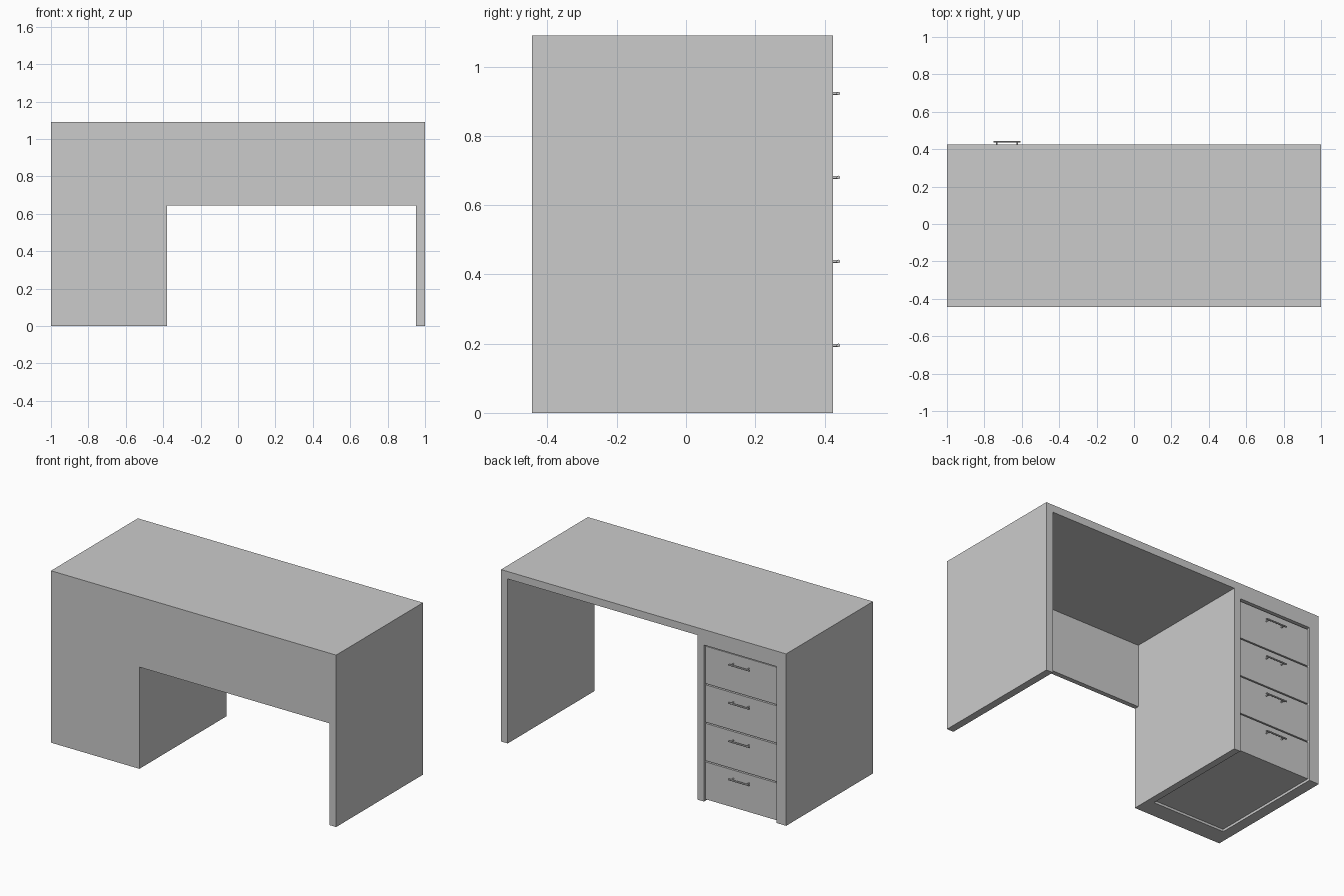
import bpy, bmesh, math

if "Cube" in bpy.data.objects:
    bpy.data.objects.remove(bpy.data.objects["Cube"])

Y0, Y1 = -0.445, 0.425      # front and back of the desk body
H, T = 1.09, 0.047          # height and board thickness
CAB = -0.38                 # inner side of the drawer cabinet
BAY_X = (-0.932, -0.424)    # drawer bay
BAY_Y, BAY_TOP = -0.33, 0.992


def new_object(name, bm):
    bmesh.ops.recalc_face_normals(bm, faces=bm.faces)
    mesh = bpy.data.meshes.new(name)
    bm.to_mesh(mesh)
    bm.free()
    ob = bpy.data.objects.new(name, mesh)
    bpy.context.collection.objects.link(ob)
    return ob


def box(name, x, y, z):
    bm = bmesh.new()
    bmesh.ops.create_cube(bm, size=1)
    for v in bm.verts:
        v.co = [lo + (c + 0.5) * (hi - lo) for c, (lo, hi) in zip(v.co, (x, y, z))]
    return new_object(name, bm)


def rod(name, centre, radius, length, axis):
    rot = (0, math.pi / 2, 0) if axis == 'X' else (math.pi / 2, 0, 0)
    bpy.ops.mesh.primitive_cylinder_add(vertices=12, radius=radius, depth=length,
                                        location=centre, rotation=rot)
    ob = bpy.context.object
    ob.name = name
    bpy.ops.object.shade_smooth_by_angle()
    return ob


# Carcass: one profile holding top, right leg panel and cabinet block
profile = [(-1, 0), (CAB, 0), (CAB, H - T), (1 - T, H - T), (1 - T, 0),
           (1, 0), (1, H), (-1, H)]
bm = bmesh.new()
face = bm.faces.new([bm.verts.new((x, Y0, z)) for x, z in profile])
ext = bmesh.ops.extrude_face_region(bm, geom=[face], use_keep_orig=True)
bmesh.ops.translate(bm, vec=(0, Y1 - Y0, 0),
                    verts=[g for g in ext['geom'] if isinstance(g, bmesh.types.BMVert)])
carcass = new_object("desk_carcass", bm)

# Drawer bay, open at the back face and underneath
cutter = box("drawer_bay_cutter", BAY_X, (BAY_Y, 0.6), (-0.2, BAY_TOP))
cutter.hide_render = True
cutter.hide_viewport = True
cut = carcass.modifiers.new("drawer_bay", 'BOOLEAN')
cut.operation = 'DIFFERENCE'
cut.solver = 'EXACT'
cut.object = cutter

# Modesty panel, flush with the front
box("modesty_panel", (CAB, 1 - T), (Y0, Y0 + 0.03), (0.645, H - T))

# Drawers with bar handles
gap, pitch, bottom = 0.004, 0.2445, 0.012
mid = sum(BAY_X) / 2
for i in range(4):
    z = bottom + i * pitch
    box(f"drawer_{i + 1}", (BAY_X[0] + gap, BAY_X[1] - gap), (BAY_Y + gap, 0.415),
        (z, z + pitch - 2 * gap))
    hz = 0.195 + i * 0.2425
    rod(f"handle_bar_{i + 1}", (mid, 0.44, hz), 0.005, 0.145, 'X')
    for s in (-1, 1):
        rod(f"handle_post_{i + 1}", (mid + s * 0.055, 0.426, hz), 0.004, 0.026, 'Y')
